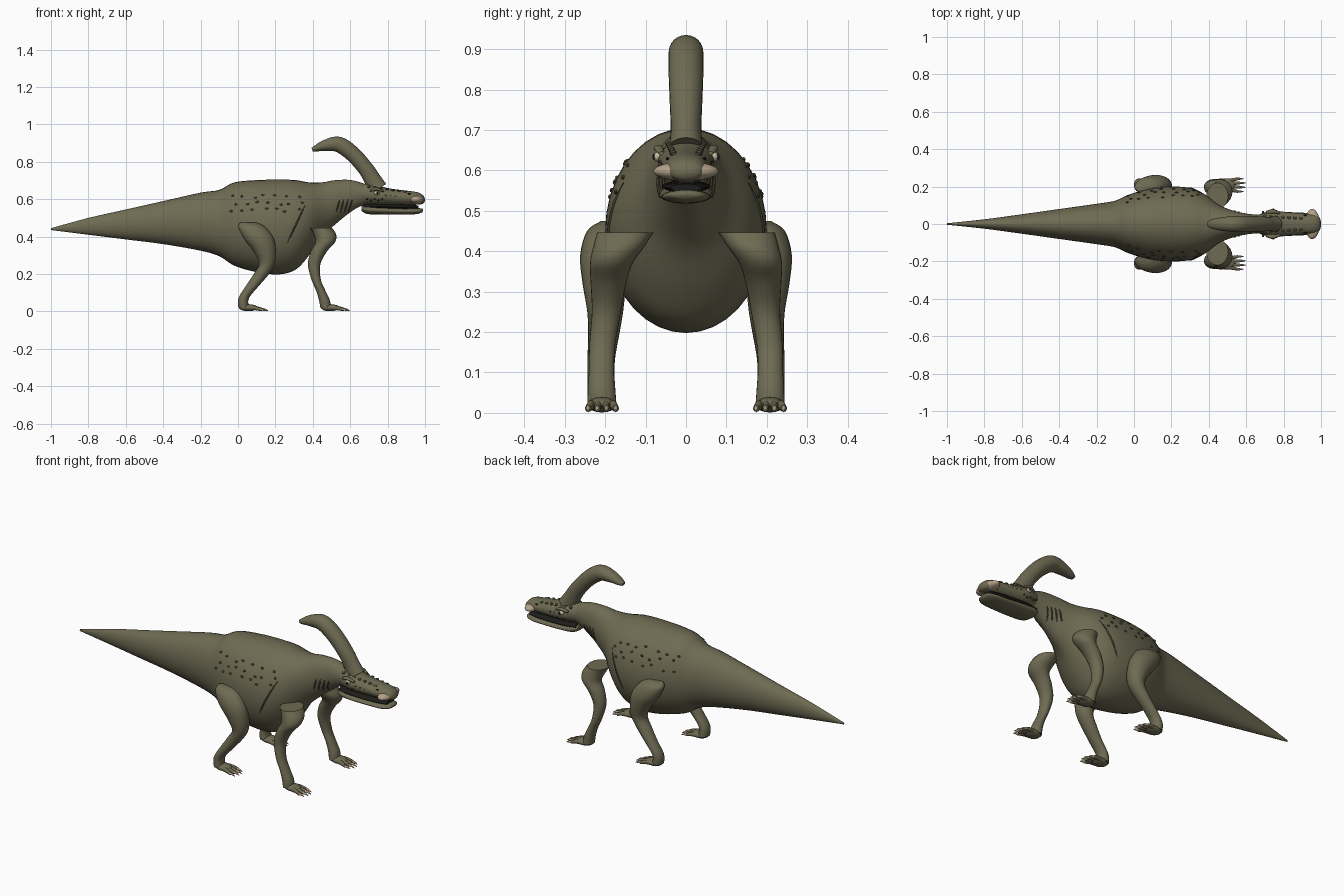
import bpy, bmesh, math, random
from mathutils import Vector, Matrix

random.seed(4)
if "Cube" in bpy.data.objects:
    bpy.data.objects.remove(bpy.data.objects["Cube"])


def material(name, rgb):
    m = bpy.data.materials.new(name)
    m.use_nodes = True
    m.diffuse_color = (*rgb, 1)
    bsdf = m.node_tree.nodes["Principled BSDF"]
    bsdf.inputs["Base Color"].default_value = (*rgb, 1)
    bsdf.inputs["Roughness"].default_value = 0.8
    return m


SKIN = material("olive skin", (0.155, 0.145, 0.085))
SCALE = material("dark olive scales", (0.065, 0.06, 0.037))
HORN = material("tan horn", (0.45, 0.35, 0.25))
DARK = material("near black", (0.012, 0.012, 0.01))
EYE = material("pale eye", (0.55, 0.5, 0.36))


def finish(bm, name, mat):
    bmesh.ops.recalc_face_normals(bm, faces=bm.faces)
    mesh = bpy.data.meshes.new(name)
    bm.to_mesh(mesh)
    bm.free()
    mesh.materials.append(mat)
    ob = bpy.data.objects.new(name, mesh)
    bpy.context.collection.objects.link(ob)
    bpy.ops.object.select_all(action="DESELECT")
    ob.select_set(True)
    bpy.context.view_layer.objects.active = ob
    bpy.ops.object.shade_smooth_by_angle(angle=math.radians(50))
    return ob


def smooth_rows(rows, steps):
    """Catmull-Rom interpolation of tuples."""
    rows = [Vector(r) for r in rows]
    out = []
    for i in range(len(rows) - 1):
        p0, p1 = rows[max(i - 1, 0)], rows[i]
        p2, p3 = rows[i + 1], rows[min(i + 2, len(rows) - 1)]
        for k in range(steps):
            t = k / steps
            out.append(p1 + 0.5 * t * (p2 - p0 + t * (2 * p0 - 5 * p1 + 4 * p2 - p3
                       + t * (3 * (p1 - p2) + p3 - p0))))
    return out + [rows[-1]]


def loft(name, rows, mat, up=None, steps=4, sides=24, bm=None):
    """Rows are (x, y, z, half size in the xz plane, half size along y)."""
    own = bm is None
    bm = bm or bmesh.new()
    path = smooth_rows(rows, steps)
    rings = []
    for i, r in enumerate(path):
        axis = up
        if axis is None:
            d = path[min(i + 1, len(path) - 1)] - path[max(i - 1, 0)]
            axis = Vector((-d[2], 0, d[0])).normalized()
        ring = []
        for k in range(sides):
            a = math.tau * k / sides
            p = Vector(r[:3]) + Vector(axis) * (max(r[3], .001) * math.cos(a))
            p.y += max(r[4], .001) * math.sin(a)
            ring.append(bm.verts.new(p))
        rings.append(ring)
    for a, b in zip(rings, rings[1:]):
        for k in range(sides):
            j = (k + 1) % sides
            bm.faces.new((a[k], a[j], b[j], b[k]))
    bm.faces.new(rings[0])
    bm.faces.new(rings[-1])
    return finish(bm, name, mat) if own else None


def ball(bm, pos, size, seg=12):
    m = Matrix.Translation(pos) @ Matrix.Diagonal((*size, 1))
    bmesh.ops.create_uvsphere(bm, u_segments=seg, v_segments=max(seg // 2, 4), radius=1, matrix=m)


def balls(name, mat, items, seg=12):
    bm = bmesh.new()
    for pos, size in items:
        ball(bm, pos, size, seg)
    return finish(bm, name, mat)


UP, ALONG = (0, 0, 1), (1, 0, 0)

# Body, tail and neck: x, top, bottom, half width
profile = [(-1, .445, .435, .004), (-.8, .5, .41, .025), (-.6, .545, .385, .052),
           (-.4, .59, .36, .08), (-.2, .635, .325, .108), (-.1, .65, .295, .125),
           (-.02, .69, .245, .16), (.1, .702, .21, .192), (.22, .705, .198, .2),
           (.31, .702, .225, .19), (.38, .69, .3, .158), (.45, .69, .4, .105),
           (.52, .702, .465, .075), (.6, .703, .53, .056), (.66, .688, .565, .05),
           (.72, .665, .58, .045)]
body_rows = [(x, 0, (t + b) / 2, (t - b) / 2, w) for x, t, b, w in profile]
loft("body_and_tail", body_rows, SKIN, UP, steps=4, sides=36)
body_path = smooth_rows(body_rows, 24)


def flank(x, z):
    """Half width of the body surface at a point of the side."""
    r = min(body_path, key=lambda p: abs(p[0] - x))
    return r[4] * math.sqrt(max(0, 1 - ((z - r[2]) / r[3]) ** 2))


# Head: skull, lower jaw, mouth lining and beak
skull = [(.65, 0, .63, .05, .042), (.7, 0, .627, .056, .06), (.75, 0, .62, .052, .07),
         (.82, 0, .612, .044, .063), (.9, 0, .607, .039, .056),
         (.96, 0, .604, .033, .05), (.99, 0, .598, .022, .038), (1, 0, .595, .004, .01)]
loft("skull", skull, SKIN, UP)
jaw = [(.66, 0, .552, .014, .04), (.69, 0, .545, .024, .06), (.76, 0, .54, .021, .066),
       (.86, 0, .536, .018, .062), (.94, 0, .536, .017, .057),
       (.98, 0, .539, .012, .04), (.99, 0, .541, .003, .012)]
loft("lower_jaw", jaw, SKIN, UP)
lining = [(.67, 0, .562, .015, .045), (.75, 0, .561, .014, .06),
          (.9, 0, .558, .013, .054), (.965, 0, .557, .01, .038)]
loft("mouth_lining", lining, DARK, UP)
balls("beak", HORN, [((.953, 0, .598), (.04, .081, .024))], 24)

# Backward curving crest
crest = [(.75, 0, .655, .05, .042), (.722, 0, .7, .046, .038), (.685, 0, .76, .042, .04),
         (.615, 0, .84, .042, .043), (.54, 0, .892, .042, .043),
         (.47, 0, .888, .031, .036), (.42, 0, .873, .018, .026), (.396, 0, .865, .01, .015)]
loft("crest", crest, SKIN, steps=5)

# Legs: x, y, z, half depth, half width, all on the left side
hind = [(.055, .19, .475, .045, .02), (.075, .2, .45, .072, .045), (.11, .208, .39, .08, .054),
        (.143, .203, .32, .06, .053), (.155, .2, .255, .042, .045), (.125, .203, .2, .041, .039),
        (.072, .21, .13, .034, .034), (.03, .21, .07, .028, .034), (.03, .208, .02, .028, .036)]
fore = [(.445, .15, .447, .058, .07), (.465, .167, .41, .06, .063), (.467, .185, .37, .052, .053),
        (.432, .192, .32, .043, .044), (.407, .197, .25, .033, .036), (.418, .207, .17, .025, .032),
        (.443, .209, .11, .025, .031), (.462, .209, .06, .029, .034), (.468, .208, .02, .028, .036)]

for side, label in ((1, "left"), (-1, "right")):
    for kind, rows in (("hind", hind), ("front", fore)):
        placed = [(x, side * y, z, a, b) for x, y, z, a, b in rows]
        loft(f"{label}_{kind}_leg", placed, SKIN, ALONG)
        # Foot pad with four spread toes and claws
        fx, fy = rows[-1][0], side * rows[-1][1]
        toes, claws = bmesh.new(), bmesh.new()
        ball(toes, (fx + .025, fy, .02), (.05, .036, .019), 16)
        for k in range(4):
            s = (k - 1.5) / 1.5
            reach = .105 - .018 * abs(s)
            y0, y1 = fy + s * .022, fy + s * .034
            loft("", [(fx + .02, y0, .02, .013, .011), (fx + .06, (y0 + y1) / 2, .019, .012, .01),
                      (fx + reach, y1, .011, .009, .008)], SKIN, UP, 2, 10, toes)
            loft("", [(fx + reach - .008, y1, .012, .008, .007),
                      (fx + reach + .015, y1, .01, .006, .005),
                      (fx + reach + .032, y1, .003, .002, .001)], HORN, UP, 2, 8, claws)
        finish(toes, f"{label}_{kind}_foot", SKIN)
        finish(claws, f"{label}_{kind}_claws", HORN)

    # Raised scales in staggered rows on the flank
    items = []
    for row, z in enumerate((.62, .58, .54)):
        for k in range(7):
            x = -.03 + .058 * k + .02 * (row % 2) + random.uniform(-.012, .012)
            zz = z + random.uniform(-.012, .012)
            items.append(((x, side * flank(x, zz), zz), (.009, .005, .006)))
    balls(f"{label}_flank_scales", SCALE, items, 8)

    # Skin folds behind the shoulder and on the neck
    folds = bmesh.new()
    lines = [((.36, .57), (.265, .37))]
    lines += [((.545 + .022 * k, .6), (.525 + .022 * k, .53)) for k in range(4)]
    for (xa, za), (xb, zb) in lines:
        pts = []
        for k in range(9):
            t = k / 8
            x, z = xa + (xb - xa) * t, za + (zb - za) * t
            r = .0045 * math.sin(math.pi * t) ** .5 if 0 < k < 8 else .001
            pts.append((x, side * flank(x, z), z, r, r))
        loft("", pts, SCALE, None, 1, 8, folds)
    finish(folds, f"{label}_skin_folds", SCALE)

    # Head scales, brow ridge, eye and nostril
    bumps = [((.7 + .032 * k, side * (.042 - .002 * k), .666 - .0045 * k), (.01, .009, .007))
             for k in range(7)]
    bumps += [((.79 + .026 * k, side * (.063 - .003 * k), .622 - .003 * k), (.006, .005, .005))
              for k in range(5)]
    bumps += [((.69 + .02 * k, side * .063, .6 - .006 * (k % 2)), (.006, .008, .005))
              for k in range(5)]
    balls(f"{label}_head_scales", SCALE, bumps, 8)
    brow = [(.705, side * .06, .645, .006, .008), (.74, side * .068, .655, .008, .012),
            (.78, side * .06, .642, .005, .007)]
    loft(f"{label}_brow", brow, SKIN, UP, 4, 12)
    balls(f"{label}_eye", EYE, [((.742, side * .069, .634), (.015, .012, .012))], 16)
    balls(f"{label}_pupil", DARK, [((.745, side * .079, .634), (.006, .004, .008))], 10)
    balls(f"{label}_nostril", DARK, [((.915, side * .046, .629), (.009, .004, .004))], 8)
